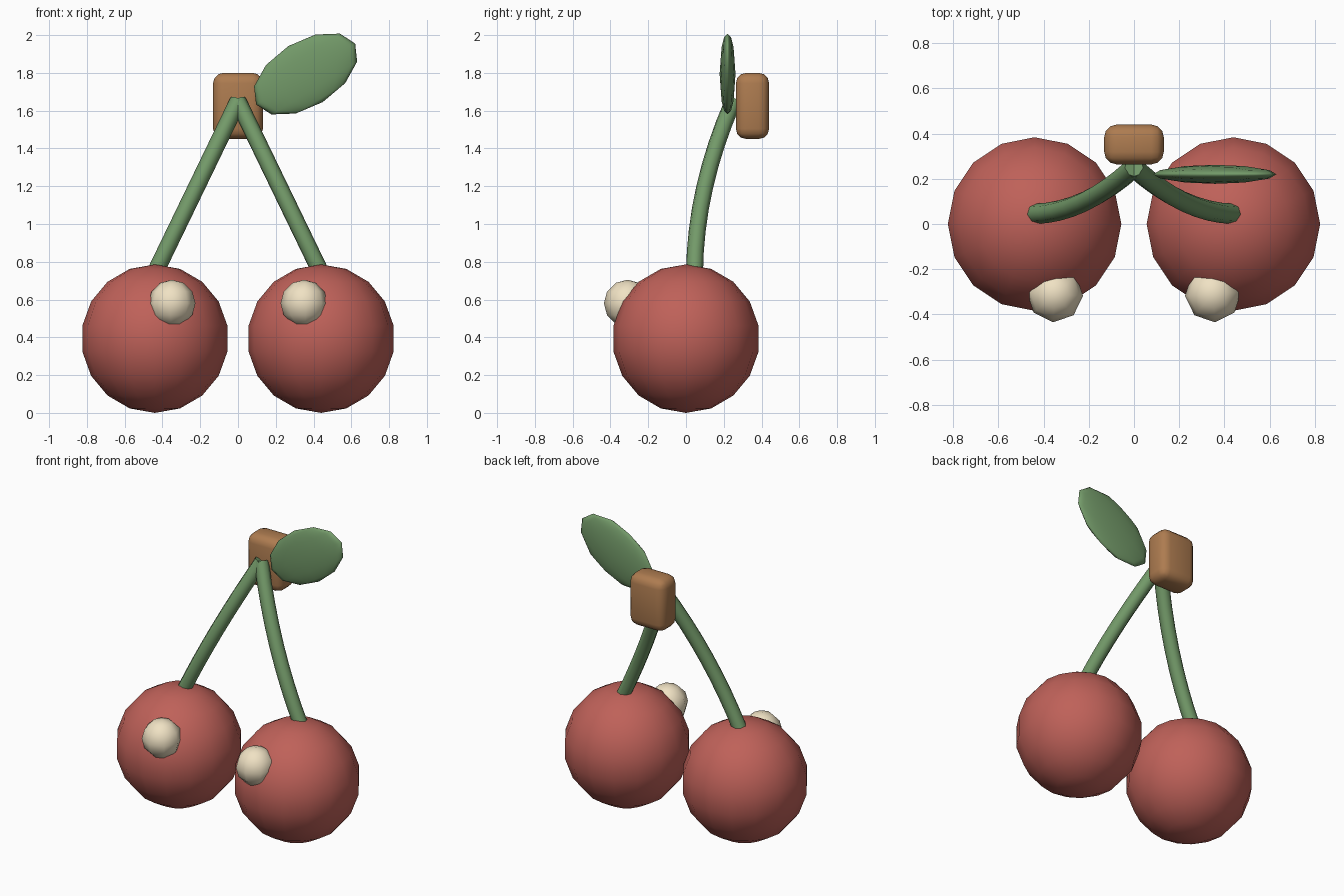
import bpy, math
from mathutils import Vector

if "Cube" in bpy.data.objects:
    bpy.data.objects.remove(bpy.data.objects["Cube"])


def material(name, rgb):
    m = bpy.data.materials.new(name)
    m.diffuse_color = (*rgb, 1)
    m.use_nodes = True
    m.node_tree.nodes["Principled BSDF"].inputs["Base Color"].default_value = m.diffuse_color
    return m


RED = material("cherry_red", (0.52, 0.12, 0.10))
GREEN = material("leaf_green", (0.17, 0.32, 0.14))
WOOD = material("wood_brown", (0.42, 0.20, 0.08))
CREAM = material("cream", (0.87, 0.76, 0.55))


def finish(name, mat, angle=60):
    ob = bpy.context.object
    ob.name = name
    ob.data.materials.append(mat)
    bpy.ops.object.shade_smooth_by_angle(angle=math.radians(angle))
    return ob


def ball(name, mat, loc, size, segs, rings, rot=(0, 0, 0)):
    bpy.ops.mesh.primitive_uv_sphere_add(segments=segs, ring_count=rings, radius=1,
                                         location=loc, rotation=rot)
    bpy.context.object.scale = size
    return finish(name, mat)


def tube(name, mat, points, radius):
    # Eight-sided capped tube through a path
    cu = bpy.data.curves.new(name, 'CURVE')
    cu.dimensions = '3D'
    cu.bevel_depth = radius
    cu.bevel_resolution = 2
    cu.use_fill_caps = True
    sp = cu.splines.new('POLY')
    sp.points.add(len(points) - 1)
    for p, co in zip(sp.points, points):
        p.co = (*co, 1)
    ob = bpy.data.objects.new(name, cu)
    bpy.context.collection.objects.link(ob)
    bpy.ops.object.select_all(action='DESELECT')
    bpy.context.view_layer.objects.active = ob
    ob.select_set(True)
    bpy.ops.object.convert(target='MESH')
    return finish(name, mat)


# Curve of the stems, sampled from a quadratic bend
start, bend, end = Vector((0.44, 0.045, 0.74)), Vector((0.22, 0.05, 1.195)), Vector((0, 0.25, 1.65))
path = []
for i in range(9):
    t = i / 8
    path.append(start * (1 - t) ** 2 + bend * 2 * t * (1 - t) + end * t * t)

for side, s in (("left", -1), ("right", 1)):
    # Cherry, highlight and stem on each side
    ball(side + "_cherry", RED, (s * 0.44, 0, 0.393), (0.39, 0.39, 0.393), 16, 9)
    ball(side + "_highlight", CREAM, (s * 0.35, -0.31, 0.58), (0.125, 0.125, 0.125), 8, 6,
         (0, 0, math.radians(s * 4)))
    tube(side + "_stem", GREEN, [(s * p.x, p.y, p.z) for p in path], 0.045)

# Woody knob behind the stem joint
bpy.ops.mesh.primitive_cube_add(size=1, location=(0, 0.352, 1.625))
knob = bpy.context.object
knob.scale = (0.264, 0.176, 0.35)
bpy.ops.object.transform_apply(location=False, rotation=False, scale=True)
bev = knob.modifiers.new("bevel", 'BEVEL')
bev.width = 0.055
bev.segments = 3
bpy.ops.object.modifier_apply(modifier="bevel")
finish("stem_knob", WOOD, 40)

# Leaf: flattened ellipsoid tilted upward
ball("leaf", GREEN, (0.358, 0.22, 1.794), (0.308, 0.042, 0.174), 12, 6,
     (0, math.radians(-31.6), 0))
